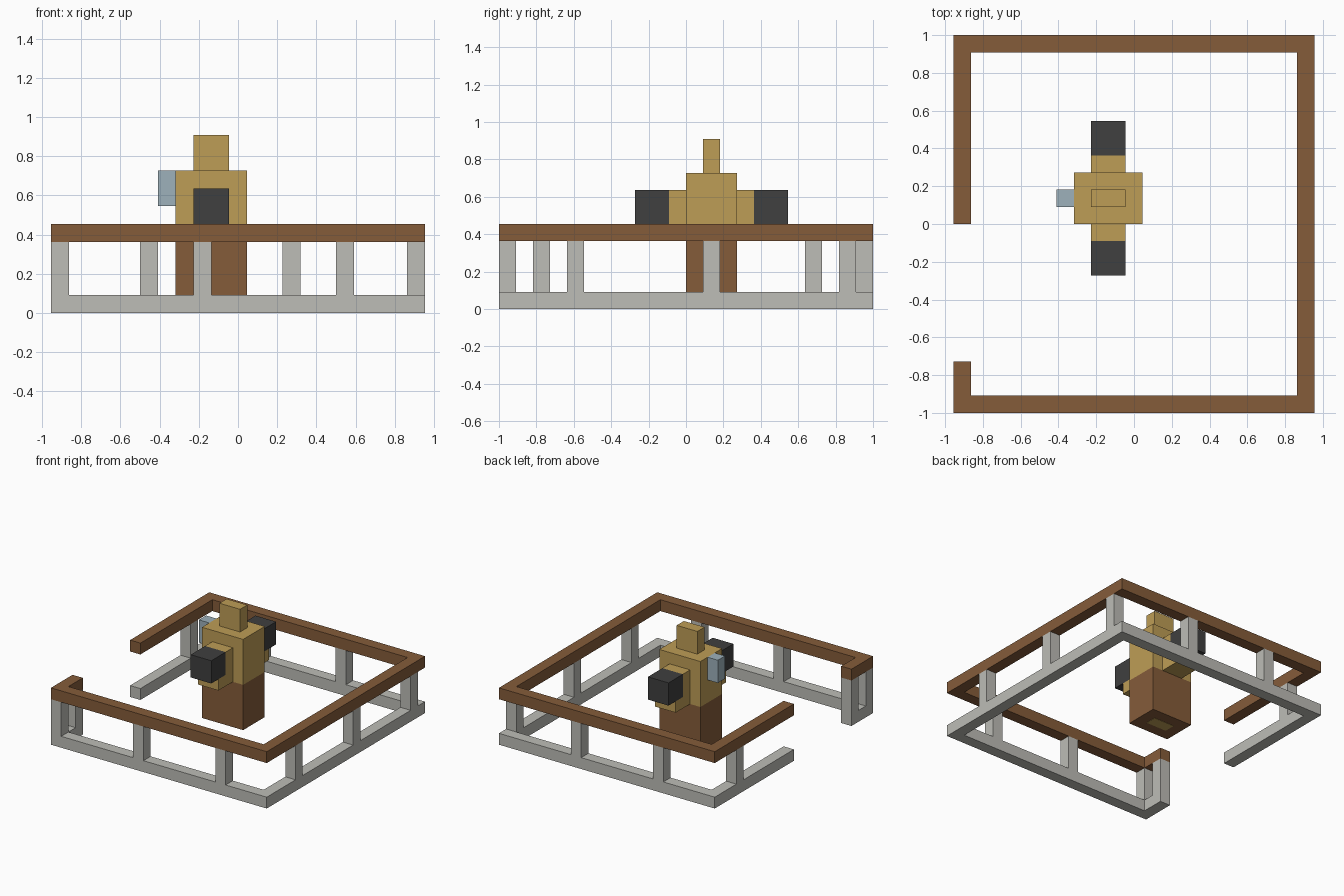
import bpy
import bmesh

cube = bpy.data.objects.get("Cube")
if cube:
    bpy.data.objects.remove(cube, do_unlink=True)

U = 1 / 11  # one block


def material(name, rgb):
    m = bpy.data.materials.new(name)
    m.use_nodes = True
    m.diffuse_color = (*rgb, 1)
    bsdf = next(n for n in m.node_tree.nodes if n.type == 'BSDF_PRINCIPLED')
    bsdf.inputs["Base Color"].default_value = (*rgb, 1)
    return m


BROWN = material("wood brown", (0.235, 0.107, 0.042))
GREY = material("stone grey", (0.510, 0.508, 0.473))
GOLD = material("gold", (0.515, 0.337, 0.093))
DARK = material("charcoal", (0.050, 0.050, 0.050))
BLUE = material("pale blue", (0.337, 0.440, 0.497))


def prism(name, outline, z0, z1, mat):
    """Extrude a flat outline (in blocks) from z0 to z1."""
    bm = bmesh.new()
    base = bm.faces.new([bm.verts.new((x * U, y * U, z0 * U)) for x, y in outline])
    top = bmesh.ops.extrude_face_region(bm, geom=[base])["geom"]
    bmesh.ops.translate(bm, vec=(0, 0, (z1 - z0) * U),
                        verts=[v for v in top if isinstance(v, bmesh.types.BMVert)])
    bmesh.ops.recalc_face_normals(bm, faces=bm.faces)
    mesh = bpy.data.meshes.new(name)
    bm.to_mesh(mesh)
    bm.free()
    mesh.materials.append(mat)
    obj = bpy.data.objects.new(name, mesh)
    bpy.context.scene.collection.objects.link(obj)
    return obj


def box(name, x, y, z, mat):
    (x0, x1), (y0, y1) = x, y
    return prism(name, [(x0, y0), (x1, y0), (x1, y1), (x0, y1)], z[0], z[1], mat)


# Fence rails: a square loop with a gap on one side
W, D = 10.5, 11
loop = [(-W, -8), (-W, -D), (W, -D), (W, D), (-W, D), (-W, 0),
        (-W + 1, 0), (-W + 1, D - 1), (W - 1, D - 1),
        (W - 1, -D + 1), (-W + 1, -D + 1), (-W + 1, -8)]
prism("bottom_rail", loop, 0, 1, GREY)
prism("top_rail", loop, 4, 5, BROWN)

# Fence posts, eight blocks apart around the loop
posts = {
    "front_post": [(x, -D) for x in (-10.5, -2.5, 5.5)],
    "plus_x_post": [(W - 1, y) for y in (-7, 1, 9)],
    "back_post": [(x, D - 1) for x in (2.5, -5.5)],
    "minus_x_post": [(-W, y) for y in (7, -9)],
}
for name, spots in posts.items():
    for i, (x, y) in enumerate(spots, 1):
        box(f"{name}_{i}", (x, x + 1), (y, y + 1), (1, 4), GREY)

# Figure: legs, torso, head, face block and underside plate
MID = (-2.5, -0.5)
box("legs", (-3.5, 0.5), (0, 3), (0.02, 4), BROWN)
box("underside_plate", MID, (1, 2), (0, 0.08), GOLD)
box("torso", (-3.5, 0.5), (0, 3), (4, 8), GOLD)
box("head", MID, (1, 2), (8, 10), GOLD)
box("chest_block", (-4.5, -3.5), (1, 2), (6, 8), BLUE)

# Arms and fists, mirrored about the middle of the torso
for side, flip in (("front", False), ("back", True)):
    def span(a, b):
        return (3 - b, 3 - a) if flip else (a, b)
    arm = box(f"{side}_arm", MID, span(-1, 0), (5, 7), GOLD)
    box(f"{side}_forearm", MID, span(-2, 0), (4, 5), GOLD)
    box(f"{side}_fist", MID, span(-3, -1), (5, 7), DARK)
